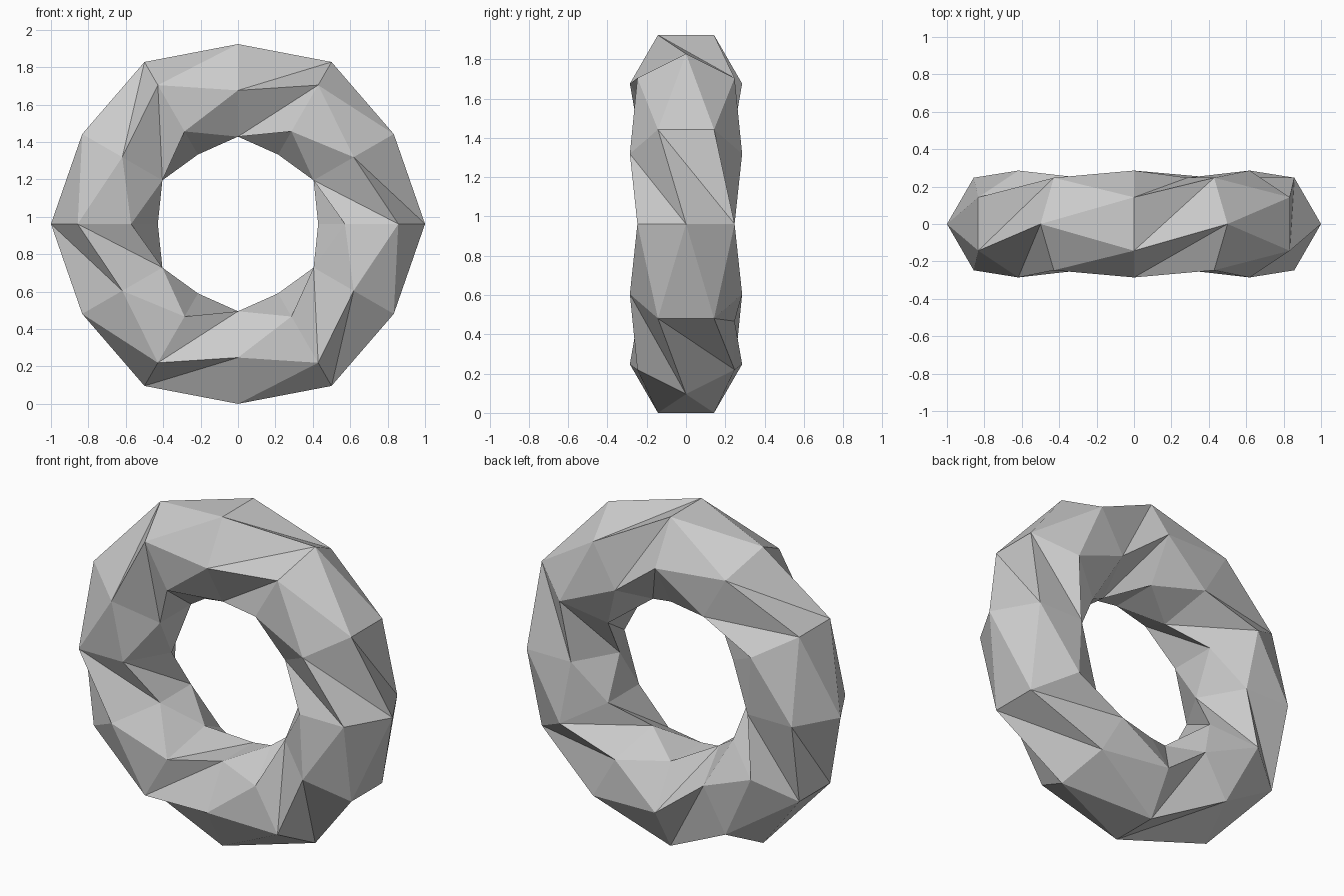
import bpy, bmesh
from math import sin, cos, radians

if "Cube" in bpy.data.objects:
    bpy.data.objects.remove(bpy.data.objects["Cube"])

R, r = 1 / 1.4, 0.4 / 1.4        # ring radius and hexagonal tube radius
CZ = R + r * cos(radians(30))    # ring centre height

bm = bmesh.new()

# twelve hexagonal sections, every second one turned by 30 degrees
rings = []
for i in range(12):
    a = radians(30 * i)
    ring = []
    for k in range(6):
        p = radians(60 * k + 30 * (i % 2))
        d = R + r * cos(p)
        ring.append(bm.verts.new((d * cos(a), -r * sin(p), CZ + d * sin(a))))
    rings.append(ring)

# triangle bands: the twist runs forward on even sections, zigzags on odd ones
for i in range(12):
    A, B = rings[i], rings[(i + 1) % 12]
    for k in range(6):
        n, m = (k + 1) % 6, (k + 2) % 6
        if i % 2 == 0:
            bm.faces.new((A[k], B[k], B[n]))
            bm.faces.new((A[k], B[n], A[n]))
        else:
            bm.faces.new((A[k], B[k], B[n]))
            bm.faces.new((A[k], B[n], A[n]))

bmesh.ops.recalc_face_normals(bm, faces=bm.faces)
mesh = bpy.data.meshes.new("twisted_ring")
bm.to_mesh(mesh)
bm.free()
bpy.context.collection.objects.link(bpy.data.objects.new("twisted_ring", mesh))
